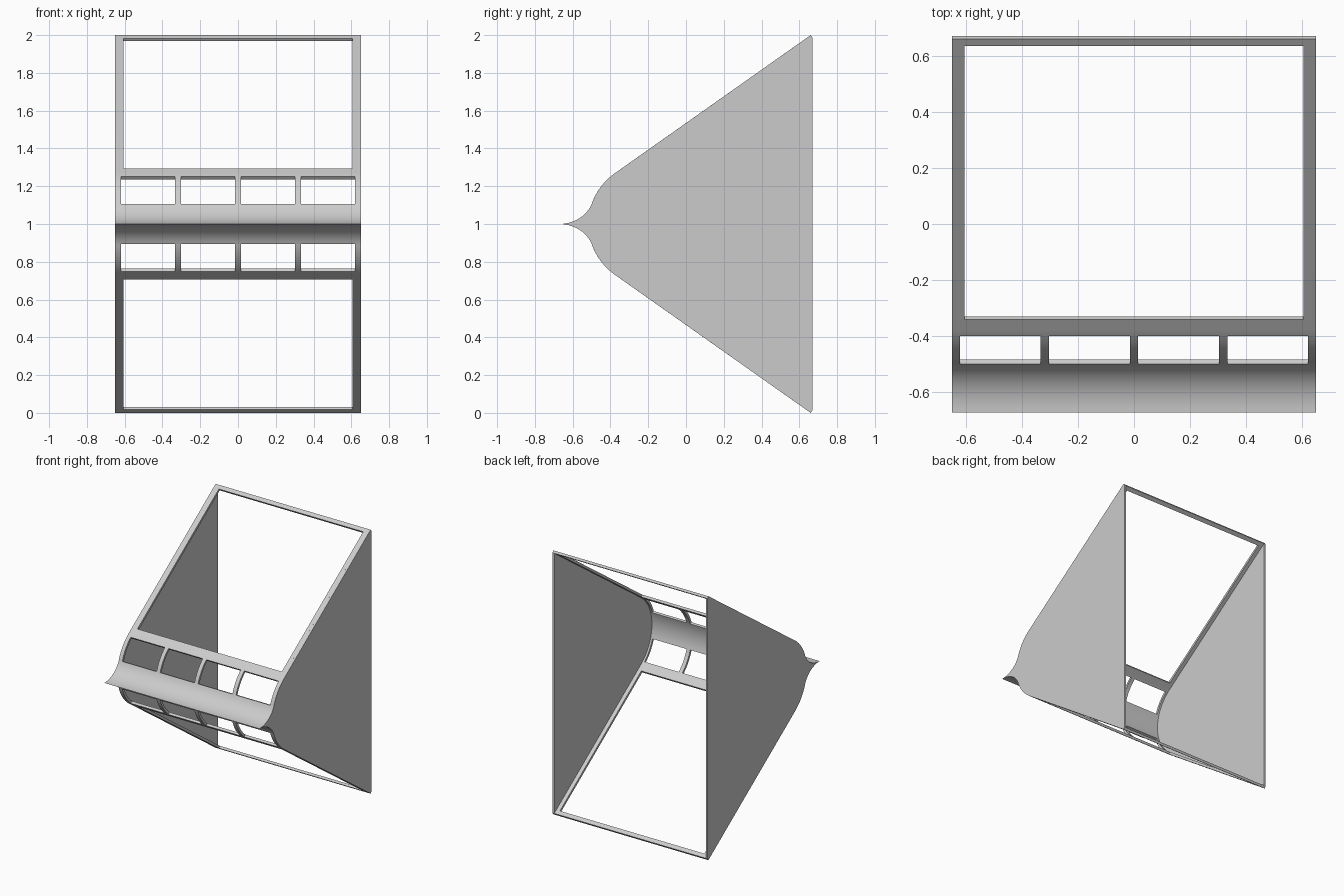
import bpy, bmesh
from math import radians, sin, cos, asin, degrees

cube = bpy.data.objects.get("Cube")
if cube:
    bpy.data.objects.remove(cube, do_unlink=True)

mat = bpy.data.materials.new("plain grey")
mat.use_nodes = True
GREY = (0.6, 0.6, 0.6, 1)
mat.diffuse_color = GREY
mat.node_tree.nodes["Principled BSDF"].inputs["Base Color"].default_value = GREY

HALF = 0.65        # half width
SIDE = 0.635       # inner face of the side panels
THICK = 0.018      # sheet thickness
CY, R = -0.19, 0.327   # centre and radius of the rounded nose
SLOPE = radians(35.2)
TOP_Y, TOP_Z = 0.66, 2.0
END = 90 - degrees(SLOPE)          # where the nose meets the slope
LIP = degrees(asin(0.105 / R))     # where the lip leaves the nose


def arc(a0, a1, r=R, n=12):
    steps = [radians(a0 + (a1 - a0) * i / n) for i in range(n + 1)]
    return [(CY - r * cos(a), 1 + r * sin(a)) for a in steps]


def slope(y, inset=0):
    """Point on the sloping sheet, pushed inward by the inset."""
    z = TOP_Z - (TOP_Y - y) * sin(SLOPE) / cos(SLOPE)
    return (y + inset * sin(SLOPE), z - inset * cos(SLOPE))


def flip(profile):
    return [(y, 2 - z) for y, z in profile]


def prism(name, profile, x0, x1):
    """Extrude a closed y-z profile along x."""
    bm = bmesh.new()
    face = bm.faces.new([bm.verts.new((x0, y, z)) for y, z in profile])
    ext = bmesh.ops.extrude_face_region(bm, geom=[face])
    moved = [v for v in ext["geom"] if isinstance(v, bmesh.types.BMVert)]
    bmesh.ops.translate(bm, verts=moved, vec=(x1 - x0, 0, 0))
    bmesh.ops.recalc_face_normals(bm, faces=bm.faces[:])
    mesh = bpy.data.meshes.new(name)
    bm.to_mesh(mesh)
    bm.free()
    mesh.materials.append(mat)
    obj = bpy.data.objects.new(name, mesh)
    bpy.context.collection.objects.link(obj)
    bpy.ops.object.select_all(action="DESELECT")
    obj.select_set(True)
    bpy.context.view_layer.objects.active = obj
    bpy.ops.object.shade_smooth_by_angle(angle=radians(30))


def nose_band(a0, a1):
    return arc(a0, a1) + arc(a1, a0, R - THICK)


def slope_band(y0, y1):
    return [slope(y0), slope(y1), slope(y1, THICK), slope(y0, THICK)]


# concave upper face of the lip, from the tip back to the nose
sweep = radians(90 - LIP)
cove = []
for i in range(13):
    t = sweep * i / 12
    cove.append((-0.672 + 0.172 * sin(t) / sin(sweep),
                 1 + 0.105 * (1 - cos(t)) / (1 - cos(sweep))))
cove[-1] = arc(LIP, END)[0]

# side panels with the full outline
upper = cove + arc(LIP, END)[1:] + [slope(TOP_Y), slope(TOP_Y, THICK)]
outline = upper + flip(upper[:0:-1])
prism("right_side_panel", outline, -HALF, -SIDE)
prism("left_side_panel", outline, SIDE, HALF)

# pointed lip across the nose
lip = cove[::-1] + flip(cove[1:]) + arc(-LIP, LIP, R - THICK)
prism("front_lip", lip, -SIDE, SIDE)

# framed openings, repeated above and below
BAR = 50                      # nose angle at the far edge of the small openings
SILL = -0.34                  # near edge of the large opening
tangent_y = arc(LIP, END)[-1][0]
for level, turn in (("upper", lambda p: p), ("lower", flip)):
    crossbar = (arc(BAR, END, n=3) + [slope(SILL), slope(SILL, THICK)]
                + arc(END, BAR, R - THICK, 3))
    prism(level + "_crossbar", turn(crossbar), -SIDE, SIDE)
    prism(level + "_back_bar", turn(slope_band(0.635, TOP_Y)), -SIDE, SIDE)
    for side, s in (("right", -1), ("left", 1)):
        prism(f"{level}_{side}_rail", turn(slope_band(SILL, 0.635)), s * 0.605, s * SIDE)
        prism(f"{level}_{side}_nose_rail", turn(nose_band(LIP, BAR)), s * 0.62, s * SIDE)
    for i in (-1, 0, 1):
        x = i * 0.318
        prism(f"{level}_rib_{i + 2}", turn(nose_band(LIP, BAR)), x - 0.015, x + 0.015)
